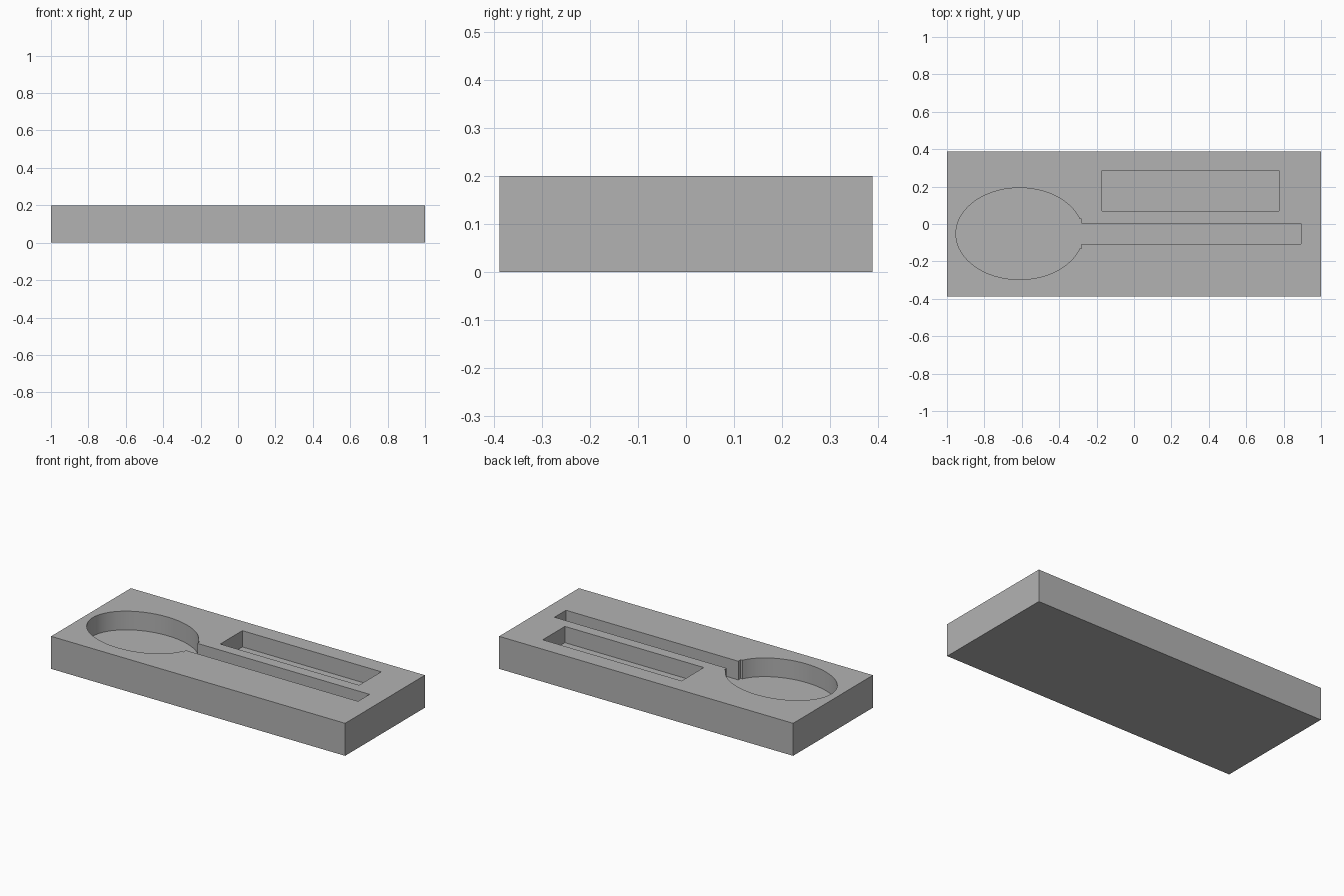
import bpy
import bmesh
from math import cos, sin, sqrt, acos, pi

cube = bpy.data.objects.get("Cube")
if cube:
    bpy.data.objects.remove(cube, do_unlink=True)

grey = bpy.data.materials.new("matte grey")
grey.use_nodes = True
colour = (0.45, 0.45, 0.45, 1)
grey.diffuse_color = colour
grey.node_tree.nodes["Principled BSDF"].inputs["Base Color"].default_value = colour

LENGTH, WIDTH, HEIGHT = 2.0, 0.775, 0.2


def prism(name, outline, bottom, top):
    """Extrude a flat outline upward into a closed solid."""
    bm = bmesh.new()
    face = bm.faces.new([bm.verts.new((x, y, bottom)) for x, y in outline])
    side = bmesh.ops.extrude_face_region(bm, geom=[face])["geom"]
    verts = [v for v in side if isinstance(v, bmesh.types.BMVert)]
    bmesh.ops.translate(bm, verts=verts, vec=(0, 0, top - bottom))
    bmesh.ops.recalc_face_normals(bm, faces=bm.faces)
    mesh = bpy.data.meshes.new(name)
    bm.to_mesh(mesh)
    bm.free()
    mesh.materials.append(grey)
    obj = bpy.data.objects.new(name, mesh)
    bpy.context.collection.objects.link(obj)
    return obj


def rectangle(x0, x1, y0, y1):
    return [(x0, y0), (x1, y0), (x1, y1), (x0, y1)]


def spoon_outline():
    """Oval bowl, stepped neck and long straight handle."""
    cx, cy, rx, ry = -0.612, -0.052, 0.34, 0.245
    neck, neck_end, handle, handle_end = 0.08, -0.28, 0.056, 0.892
    start = acos(sqrt(1 - (neck / ry) ** 2))
    steps = 72
    angles = [start + (2 * pi - 2 * start) * i / steps for i in range(steps + 1)]
    bowl = [(cx + rx * cos(a), cy + ry * sin(a)) for a in angles]
    half = [(neck_end, neck), (neck_end, handle), (handle_end, handle)]
    stem = [(x, cy - y) for x, y in half] + [(x, cy + y) for x, y in reversed(half)]
    return bowl + stem


# Solid tray block
tray = prism("tray", rectangle(-LENGTH / 2, LENGTH / 2, -WIDTH / 2, WIDTH / 2), 0, HEIGHT)

# Recesses cut into the top
cutters = [
    prism("spoon_recess_cutter", spoon_outline(), HEIGHT - 0.115, HEIGHT + 0.1),
    prism("long_recess_cutter", rectangle(-0.17, 0.775, 0.07, 0.285), HEIGHT - 0.1, HEIGHT + 0.1),
]
for cutter in cutters:
    cut = tray.modifiers.new(cutter.name, "BOOLEAN")
    cut.operation = "DIFFERENCE"
    cut.solver = "EXACT"
    cut.object = cutter

# Bake the cuts, then smooth the curved bowl wall
bpy.context.view_layer.objects.active = tray
tray.select_set(True)
for cutter in cutters:
    bpy.ops.object.modifier_apply(modifier=cutter.name)
    bpy.data.objects.remove(cutter, do_unlink=True)
bpy.ops.object.shade_smooth_by_angle(angle=pi / 6)
